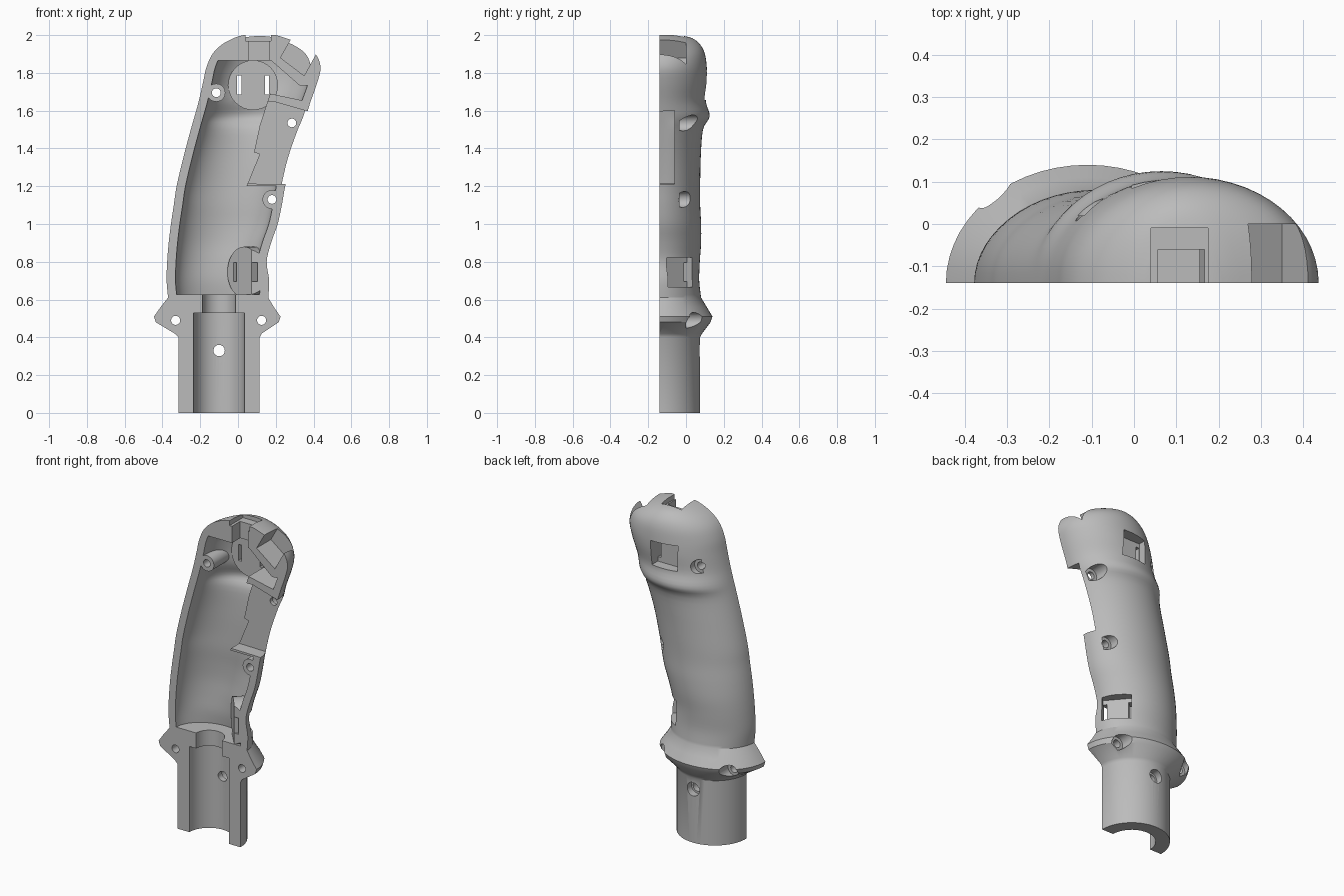
import bpy, bmesh, math
from mathutils import Matrix, Vector

if bpy.data.objects.get("Cube"):
    bpy.data.objects.remove(bpy.data.objects["Cube"])

SPLIT = -0.14  # parting plane of the half shell
grey = bpy.data.materials.new("grey plastic")
grey.use_nodes = True
grey.diffuse_color = (0.5, 0.5, 0.5, 1)
grey.node_tree.nodes["Principled BSDF"].inputs["Base Color"].default_value = (0.5, 0.5, 0.5, 1)


def finish(name, bm):
    bmesh.ops.recalc_face_normals(bm, faces=bm.faces)
    mesh = bpy.data.meshes.new(name)
    bm.to_mesh(mesh)
    bm.free()
    mesh.materials.append(grey)
    ob = bpy.data.objects.new(name, mesh)
    bpy.context.collection.objects.link(ob)
    return ob


def loft(name, rings, n=56):
    """Skin of ellipses, each given as height, left x, right x, back y."""
    bm = bmesh.new()
    loops = []
    for z, xl, xr, yb in rings:
        cx, a, b = (xl + xr) / 2, (xr - xl) / 2, yb - SPLIT
        loops.append([bm.verts.new((cx + a * math.cos(2 * math.pi * i / n),
                                    SPLIT + b * math.sin(2 * math.pi * i / n), z)) for i in range(n)])
    for lo, hi in zip(loops, loops[1:]):
        for i in range(n):
            j = (i + 1) % n
            bm.faces.new((lo[i], lo[j], hi[j], hi[i]))
    bm.faces.new(loops[0])
    bm.faces.new(loops[-1])
    return finish(name, bm)


def smooth(pts, steps=4):
    """Catmull-Rom curve through the stations."""
    pts = [Vector(p) for p in pts]
    ext = [pts[0]] + pts + [pts[-1]]
    out = []
    for p0, p1, p2, p3 in zip(ext, ext[1:], ext[2:], ext[3:]):
        for k in range(steps):
            t = k / steps
            out.append(0.5 * (2 * p1 + (p2 - p0) * t + (2 * p0 - 5 * p1 + 4 * p2 - p3) * t * t
                              + (3 * p1 - p0 - 3 * p2 + p3) * t ** 3))
    return out + [pts[-1]]


def rod(name, centre, direction, radius, length, n=32):
    rot = Vector(direction).to_track_quat('Z', 'Y').to_matrix().to_4x4()
    bm = bmesh.new()
    bmesh.ops.create_cone(bm, cap_ends=True, segments=n, radius1=radius, radius2=radius,
                          depth=length, matrix=Matrix.Translation(centre) @ rot)
    return finish(name, bm)


def block(name, centre, size, turn=0):
    bm = bmesh.new()
    bmesh.ops.create_cube(bm, size=1, matrix=Matrix.Translation(centre)
                          @ Matrix.Rotation(turn, 4, 'Z') @ Matrix.Diagonal((*size, 1)))
    return finish(name, bm)


def prism(name, outline, y0, y1):
    """Outline in x and z, pushed along y."""
    bm = bmesh.new()
    face = bm.faces.new([bm.verts.new((x, y0, z)) for x, z in outline])
    new = bmesh.ops.extrude_face_region(bm, geom=[face])["geom"]
    bmesh.ops.translate(bm, vec=(0, y1 - y0, 0), verts=[v for v in new if isinstance(v, bmesh.types.BMVert)])
    return finish(name, bm)


def cut(target, *cutters):
    for tool in cutters:
        mod = target.modifiers.new("cut", 'BOOLEAN')
        mod.operation, mod.solver, mod.object = 'DIFFERENCE', 'EXACT', tool
        bpy.context.view_layer.objects.active = target
        bpy.ops.object.modifier_apply(modifier=mod.name)
        bpy.data.objects.remove(tool)


# Outer form: spigot and collar, then the curved grip
lower = [(0, -.315, .115, .075), (.4, -.315, .115, .075), (.42, -.335, .125, .085),
         (.48, -.435, .215, .13), (.51, -.445, .225, .14), (.56, -.41, .19, .11)]
grip = smooth([(.61, -.37, .16, .08), (.7, -.378, .165, .07), (.8, -.375, .152, .073),
               (.9, -.367, .175, .08), (1.0, -.355, .21, .08), (1.1, -.34, .232, .075),
               (1.2, -.325, .25, .075), (1.35, -.29, .285, .078), (1.5, -.25, .335, .09),
               (1.57, -.23, .36, .125), (1.65, -.208, .385, .105), (1.75, -.185, .42, .112),
               (1.83, -.167, .437, .11), (1.9, -.135, .41, .1), (1.95, -.085, .34, .075),
               (1.985, -.02, .25, .03), (2.0, .03, .2, -.04)])
shell = loft("grip_shell_half", lower + grip)

# Hollow interior, leaving the mounts inside it solid
WALL = 0.047
cavity = loft("cavity", [(z, l + WALL, r - WALL, b - WALL) for z, l, r, b in grip if .612 < z < 1.87])
side = Vector((math.cos(math.radians(40)), math.sin(math.radians(40)), 0))
low_pocket, top_pocket = Vector((.115, -.02, .745)), Vector((.08, .1, 1.735))
cut(cavity,
    rod("screw_post", (-.115, 0, 1.695), (0, 1, 0), .048, .6),
    rod("lower_screw_post", (.18, 0, 1.13), (0, 1, 0), .05, .6),
    rod("lower_mount", low_pocket - side * .03, side, .135, .16),
    rod("upper_mount", top_pocket, (0, 1, 0), .132, .18),
    prism("switch_rail", [(.17, 1.69), (.115, 1.52), (.085, 1.38), (.115, 1.37), (.045, 1.2),
                          (.5, 1.2), (.6, 1.6)], -.5, .5),
    prism("slot_frame", [(.17, 1.87), (.33, 1.73), (.6, 1.75), (.6, 2.2), (.17, 2.2)], -.5, .03))
cut(shell, cavity)

# Bore through the spigot, with a narrower neck
cut(shell,
    rod("bore", (-.1, SPLIT, .2), (0, 0, 1), .135, .66, 48),
    rod("neck", (-.1, SPLIT, .55), (0, 0, 1), .088, .3, 48))

# Notch in the finger side, slanted slot and stepped opening at the top
cut(shell,
    prism("notch", [(-.02, 1.215), (.6, 1.205), (.6, 1.53), (.2, 1.645), (.14, 1.645)], -.5, -.06),
    prism("slot", [(.225, 1.88), (.35, 1.785), (.43, 1.93), (.45, 2.1), (.35, 2.1)], -.5, 0),
    block("top_socket", (.108, -.26, 2.02), (.135, .5, .1)),
    block("top_step", (.112, -.31, 1.95), (.11, .5, .2)),
    block("top_passage", (.112, -.33, 1.9), (.08, .5, .2)))

# Square pockets with two strap slots each
for point, out in ((low_pocket, side), (top_pocket, Vector((0, 1, 0)))):
    turn = math.atan2(out.y, out.x)
    across = Vector((-out.y, out.x, 0))
    cut(shell, block("pocket", point + out * .06, (.24, .17, .155), turn))
    for s in (-1, 1):
        cut(shell, block("pocket_slot", point + across * s * .073 - out * .1, (.3, .022, .1), turn))

# Screw holes, widened from the back: x, z, radius, depth of the widening
for x, z, r, y in ((-.115, 1.695, .023, .02), (.285, 1.535, .023, -.035), (.18, 1.13, .023, -.035),
                   (-.33, .49, .024, 0), (.125, .49, .024, 0), (-.1, .33, .03, .03)):
    cut(shell, rod("hole", (x, 0, z), (0, 1, 0), r, .8),
        rod("counterbore", (x, y + .25, z), (0, 1, 0), .042, .5))

# Parting face
cut(shell, block("front_half", (0, SPLIT - 1, 1), (4, 2, 4)))

bpy.ops.object.select_all(action='DESELECT')
shell.select_set(True)
bpy.context.view_layer.objects.active = shell
bpy.ops.object.shade_smooth_by_angle(angle=math.radians(30))
